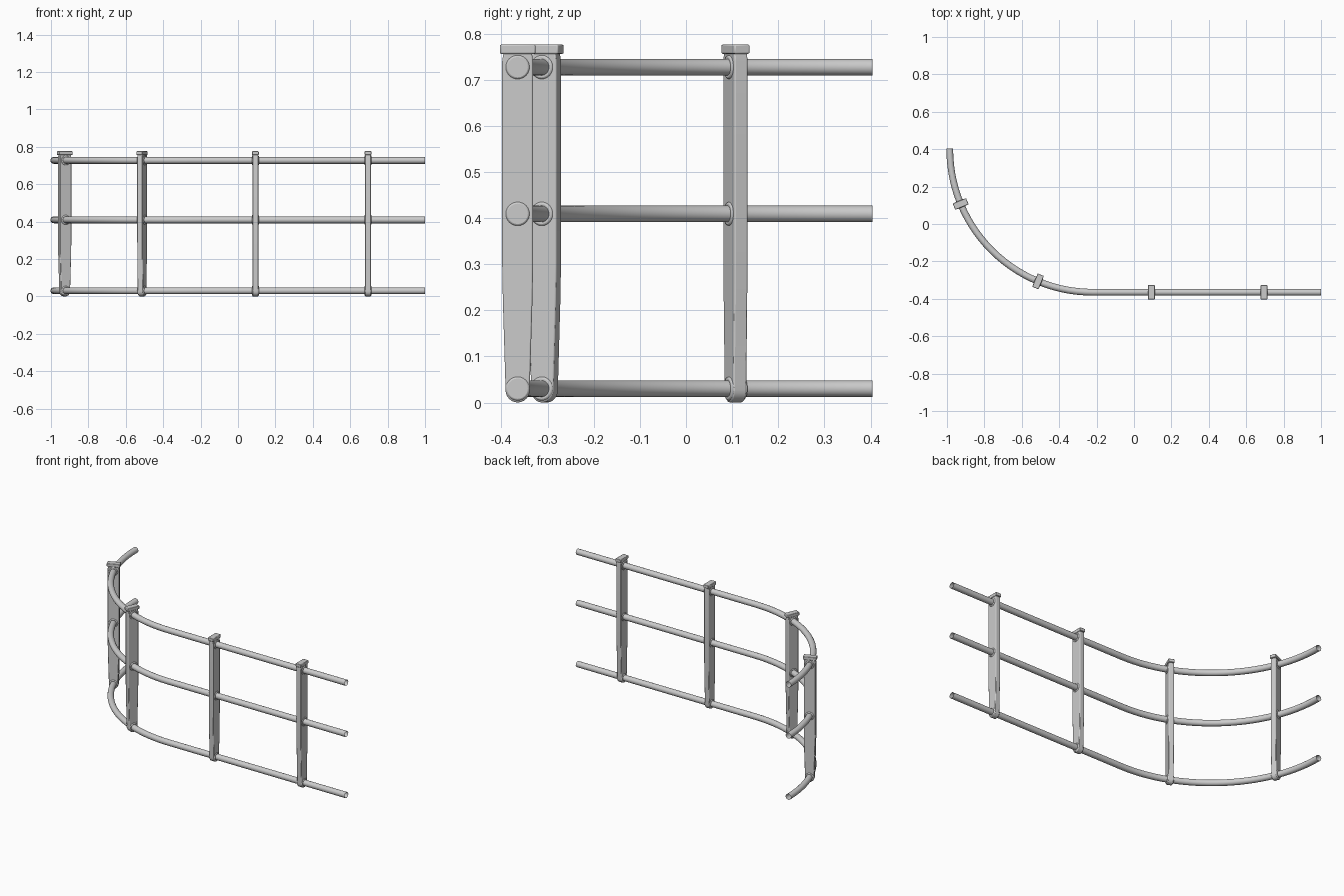
import bpy, bmesh
from math import sin, cos, pi, radians
from mathutils import Matrix, Vector

if "Cube" in bpy.data.objects:
    bpy.data.objects.remove(bpy.data.objects["Cube"])

CX, CY, R = -0.22, 0.40, 0.765        # bend centre and radius
RAIL_Z = (0.03, 0.409, 0.727)
RAIL_R = 0.018


def finish(name, bm, loc=(0, 0, 0), rot=0, bevel=0):
    bmesh.ops.recalc_face_normals(bm, faces=bm.faces[:])
    me = bpy.data.meshes.new(name)
    bm.to_mesh(me)
    bm.free()
    ob = bpy.data.objects.new(name, me)
    bpy.context.collection.objects.link(ob)
    ob.location = loc
    ob.rotation_euler = (0, 0, rot)
    if bevel:
        m = ob.modifiers.new("edge_rounding", 'BEVEL')
        m.width, m.segments, m.limit_method = bevel, 2, 'ANGLE'
        m.angle_limit = radians(40)
    bpy.ops.object.select_all(action='DESELECT')
    bpy.context.view_layer.objects.active = ob
    ob.select_set(True)
    bpy.ops.object.shade_smooth_by_angle(angle=radians(35))
    return ob


def bend(a):
    return Vector((CX - R * sin(a), CY - R * cos(a), 0))


# Rails: open tubes swept along a straight run and a quarter bend
def rail(name, z, sides=20, steps=28):
    path = [(Vector((1, CY - R, 0)), 0)]
    path += [(bend(pi / 2 * i / steps), pi / 2 * i / steps) for i in range(steps + 1)]
    path.append((bend(pi / 2) + Vector((0, 0.004, 0)), pi / 2))
    bm = bmesh.new()
    rings = []
    for p, a in path:
        out = Vector((-sin(a), -cos(a), 0))
        rings.append([bm.verts.new(p + out * RAIL_R * cos(t) + Vector((0, 0, z + RAIL_R * sin(t))))
                      for t in (2 * pi * k / sides for k in range(sides))])
    for r0, r1 in zip(rings, rings[1:]):
        for k in range(sides):
            n = (k + 1) % sides
            bm.faces.new((r0[k], r0[n], r1[n], r1[k]))
    finish(name, bm)


# Post: side profile with a tapered lower part and a rounded foot
def post(i, loc, rot):
    half = [(0.031, 0.757), (0.0335, 0.74), (0.0335, 0.30), (0.032, 0.22), (0.0265, 0.04)]
    foot = [(0.0265 * cos(t), 0.028 - 0.028 * sin(t)) for t in (pi * k / 12 for k in range(13))]
    outline = half + foot + [(-y, z) for y, z in reversed(half)]
    bm = bmesh.new()
    face = bm.faces.new([bm.verts.new((-0.0155, y, z)) for y, z in outline])
    ext = bmesh.ops.extrude_face_region(bm, geom=[face])
    bmesh.ops.translate(bm, vec=(0.031, 0, 0),
                        verts=[v for v in ext['geom'] if isinstance(v, bmesh.types.BMVert)])
    finish(f"post_{i}", bm, loc, rot, 0.003)

    # Cap plate
    bm = bmesh.new()
    bmesh.ops.create_cube(bm, size=1, matrix=Matrix.Translation((0, 0, 0.766))
                          @ Matrix.Diagonal((0.036, 0.077, 0.02, 1)))
    finish(f"post_cap_{i}", bm, loc, rot, 0.003)

    # Collars where the rails pass through
    bm = bmesh.new()
    for z in RAIL_Z:
        bmesh.ops.create_cone(bm, cap_ends=True, segments=24, radius1=0.026, radius2=0.026, depth=0.038,
                              matrix=Matrix.Translation((0, 0, z)) @ Matrix.Rotation(pi / 2, 4, 'Y'))
    finish(f"rail_collars_{i}", bm, loc, rot, 0.004)


for name, z in zip(("bottom_rail", "middle_rail", "top_rail"), RAIL_Z):
    rail(name, z)

places = [(Vector((0.695, CY - R, 0)), 0), (Vector((0.093, CY - R, 0)), 0)]
places += [(bend(a), -a) for a in (radians(22.5), radians(67.5))]
for i, (loc, rot) in enumerate(places, 1):
    post(i, loc, rot)
